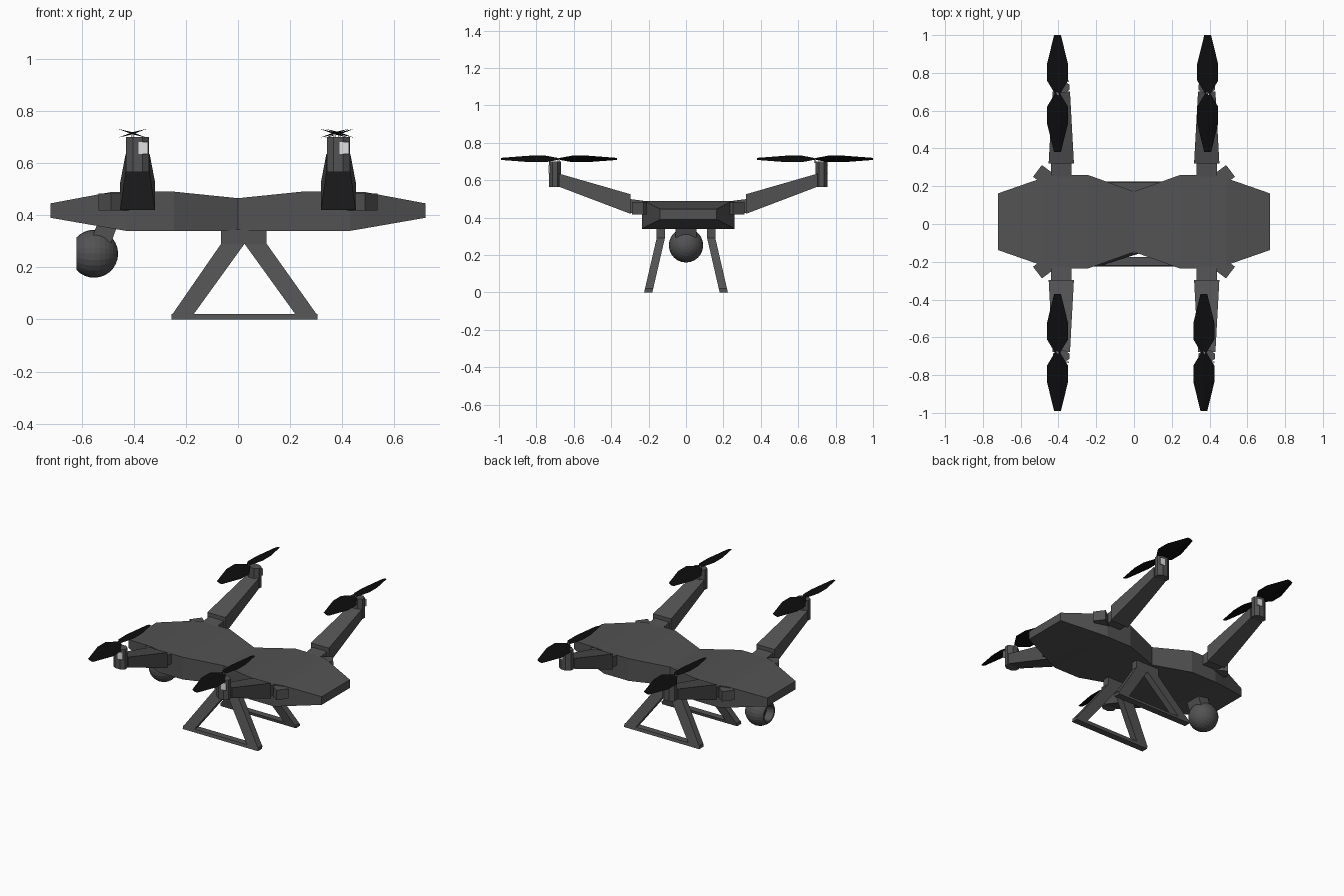
import bpy, bmesh, math
from mathutils import Vector, Matrix

old = bpy.data.objects.get("Cube")
if old:
    bpy.data.objects.remove(old, do_unlink=True)

MID = 0.012  # middle of the airframe along y


def material(name, value):
    m = bpy.data.materials.new(name)
    m.use_nodes = True
    col = (value, value, value, 1)
    m.diffuse_color = col
    m.node_tree.nodes["Principled BSDF"].inputs["Base Color"].default_value = col
    return m


GREY = material("dark grey", 0.085)
BLACK = material("black", 0.004)
WHITE = material("white", 0.75)


def finish(name, bm, mat):
    bmesh.ops.recalc_face_normals(bm, faces=bm.faces)
    me = bpy.data.meshes.new(name)
    bm.to_mesh(me)
    bm.free()
    me.materials.append(mat)
    ob = bpy.data.objects.new(name, me)
    bpy.context.collection.objects.link(ob)
    return ob


def loft(name, rings, mat, closed=False):
    """Join equal rings of points; cap the ends unless closed."""
    bm = bmesh.new()
    loops = [[bm.verts.new(p) for p in r] for r in rings]
    n = len(loops[0])
    pairs = list(zip(loops, loops[1:] + loops[:1])) if closed else list(zip(loops, loops[1:]))
    for a, b in pairs:
        for i in range(n):
            j = (i + 1) % n
            bm.faces.new((a[i], a[j], b[j], b[i]))
    if not closed:
        bm.faces.new(loops[0])
        bm.faces.new(loops[-1])
    return finish(name, bm, mat)


def box(name, centre, size, mat, rot=None):
    bm = bmesh.new()
    m = Matrix.Translation(centre) @ (rot or Matrix()) @ Matrix.Diagonal((*size, 1))
    bmesh.ops.create_cube(bm, size=1, matrix=m)
    return finish(name, bm, mat)


def rect_xz(y, x0, x1, z0, z1):
    return [(x0, y, z0), (x1, y, z0), (x1, y, z1), (x0, y, z1)]


# Waisted body: x, half width, bottom, top
half = [(0, .16, .34, .465), (.245, .248, .34, .49), (.43, .248, .34, .49),
        (.49, .23, .35, .488), (.72, .15, .39, .445)]
stations = [(-x, w, b, t) for x, w, b, t in reversed(half[1:])] + half
loft("body", [[(x, MID - w, b), (x, MID + w, b), (x, MID + w, t), (x, MID - w, t)]
              for x, w, b, t in stations], GREY)


def propeller(name, centre):
    # Blade: distance from hub, half width
    shape = [(0, .014), (.07, .056), (.155, .056), (.31, .018)]
    pitch = math.radians(18)
    bm = bmesh.new()
    for s in (-1, 1):
        rings = []
        for d, w in shape:
            ring = []
            for u, h in ((-w, 0), (0, -.004), (w, 0), (0, .004)):
                p = Vector((u * math.cos(pitch), s * d, s * u * math.sin(pitch) + h))
                # keep the full plan width when pitched
                p.x = u
                ring.append(bm.verts.new(p + Vector(centre)))
            rings.append(ring)
        for a, b in zip(rings, rings[1:]):
            for i in range(4):
                j = (i + 1) % 4
                bm.faces.new((a[i], a[j], b[j], b[i]))
        bm.faces.new(rings[0])
        bm.faces.new(rings[-1])
    finish(name, bm, BLACK)


# Arms with hub, motor, propeller and corner block
for sx, side in ((-1, "right"), (1, "left")):
    for sy, end in ((-1, "front"), (1, "back")):
        tag = f"{end}_{side}"
        ax = .385 * sx

        def Y(d):
            return MID + sy * d

        loft(f"{tag}_arm_hub", [rect_xz(Y(.2), ax - .055, ax + .055, .425, .485),
                                rect_xz(Y(.315), ax - .055, ax + .055, .425, .5)], GREY)
        loft(f"{tag}_arm", [rect_xz(Y(.308), ax - .067, ax + .067, .42, .525),
                            rect_xz(Y(.69), ax - .046, ax + .046, .565, .635)], GREY)

        # Eight-sided motor
        angles = [math.pi * (i + .5) / 4 for i in range(8)]
        loft(f"{tag}_motor",
             [[(ax + .048 * math.cos(a), Y(.712) + .034 * math.sin(a), z) for a in angles]
              for z in (.565, .70)], GREY)
        box(f"{tag}_motor_label", (ax + .022, Y(.743), .658), (.036, .008, .046), WHITE)

        px = -.405 if sx < 0 else (.37 if sy < 0 else .39)
        py = .69 if sy > 0 else -.68
        box(f"{tag}_motor_shaft", (px, py, .705), (.012, .012, .025), WHITE)
        propeller(f"{tag}_propeller", (px, py, .714))

        box(f"{tag}_corner_block", (.463 * sx, Y(.233), .45), (.12, .078, .066), GREY,
            Matrix.Rotation(math.radians(37) * sx * sy, 4, 'Z'))


# Triangular landing frames, leaning outward
def lean(z):
    return .135 + .067 * (1 - min(z, .29) / .29)


frame_parts = {
    "mount": [(-.065, .345), (.11, .345), (.11, .29), (-.065, .29)],
    "leg_right": [(-.065, .29), (.025, .29), (-.17, .02), (-.255, .015)],
    "leg_left": [(.025, .29), (.11, .29), (.305, .015), (.22, .02)],
    "foot": [(-.255, .02), (.305, .02), (.305, 0), (-.255, 0)],
}
for sy, end in ((-1, "front"), (1, "back")):
    for part, prof in frame_parts.items():
        loft(f"{end}_landing_{part}",
             [[(x, sy * (lean(z) + o), z) for x, z in prof] for o in (-.022, .022)], GREY)

# Camera ball, turned about x, with a recessed opening
cx, cz, r = -.552, .252, .092
a0 = math.acos(.068 / r)
arc = [a0 + (math.pi - .02 - a0) * i / 11 for i in range(12)]
profile = [(-r * math.cos(a), r * math.sin(a)) for a in arc]
profile = [(-.02, .001), (-.02, .04), (-.068, .05)] + profile
seg = [2 * math.pi * i / 24 for i in range(24)]
loft("camera_ball", [[(cx + px, pr * math.cos(t), cz + pr * math.sin(t)) for t in seg]
                     for px, pr in profile], GREY)
box("camera_mount", (-.51, 0, .34), (.075, .11, .07), GREY,
    Matrix.Rotation(math.radians(20), 4, 'Y'))
